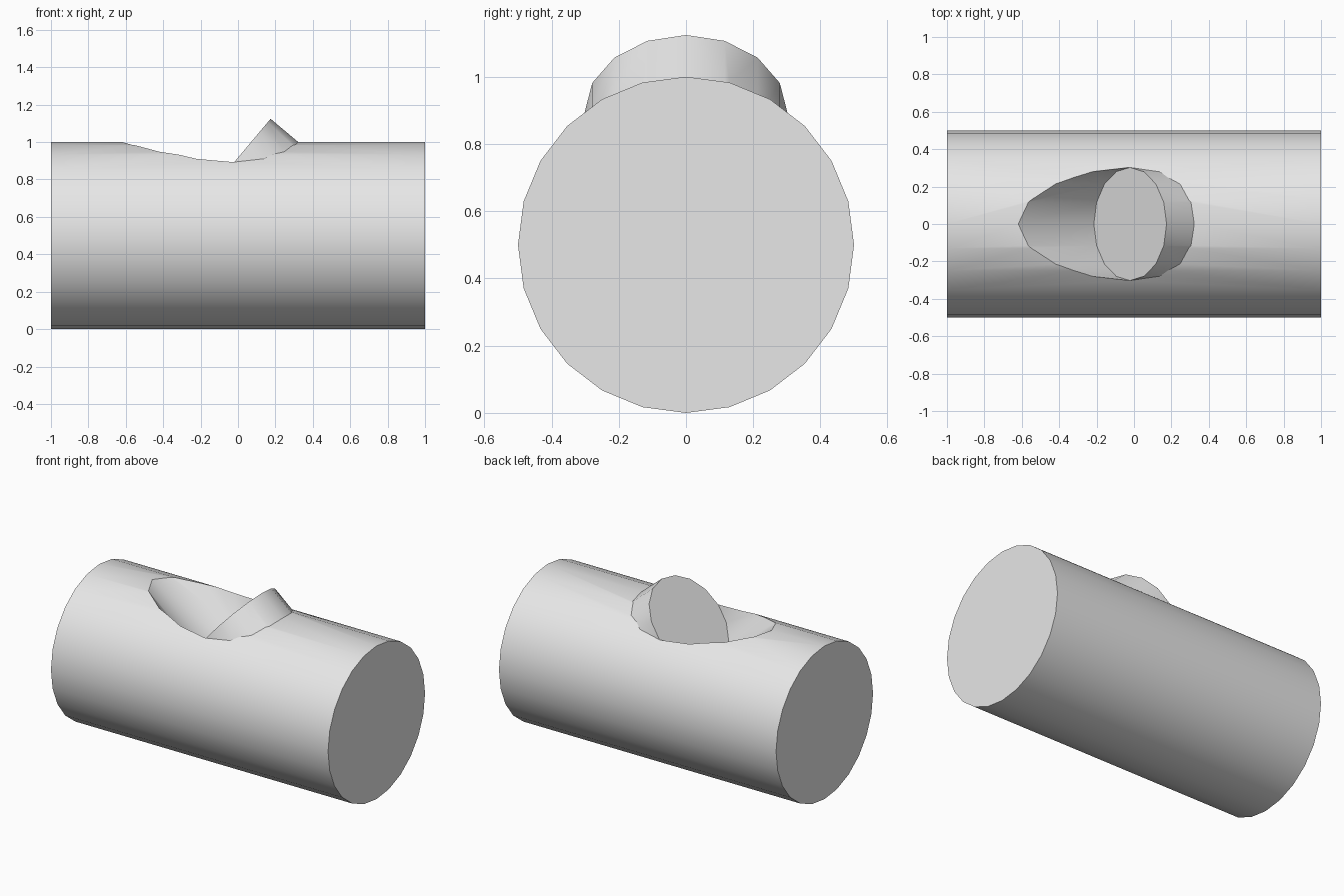
import bpy
from math import radians
from mathutils import Matrix, Vector

default_cube = bpy.data.objects.get("Cube")
if default_cube:
    bpy.data.objects.remove(default_cube, do_unlink=True)

grey = bpy.data.materials.new("light_grey")
grey.use_nodes = True
colour = (0.8, 0.8, 0.8, 1.0)
grey.diffuse_color = colour
grey.node_tree.nodes["Principled BSDF"].inputs["Base Color"].default_value = colour


def cylinder(name, sides, radius, centre, tilt, start, end):
    """Cylinder along an axis tilted about y, spanning start to end from centre."""
    turn = Matrix.Rotation(radians(tilt), 4, "Y")
    middle = Vector(centre) + turn @ Vector((0, 0, (start + end) / 2))
    bpy.ops.mesh.primitive_cylinder_add(
        vertices=sides, radius=radius, depth=end - start,
        location=middle, rotation=(0, radians(tilt), 0))
    part = bpy.context.object
    part.name = name
    part.data.materials.append(grey)
    return part


def combine(target, tool, operation):
    bpy.context.view_layer.objects.active = target
    mod = target.modifiers.new(operation.lower(), "BOOLEAN")
    mod.operation = operation
    mod.solver = "EXACT"
    mod.object = tool
    bpy.ops.object.modifier_apply(modifier=mod.name)
    bpy.data.objects.remove(tool, do_unlink=True)


# Main horizontal cylinder
body = cylinder("body", 24, 0.5, (0, 0, 0.5), 90, -1, 1)

# Slanted plug, then the slanted hole whose floor is the plug's cap
cap_centre = (-0.02, 0, 0.893)
plug = cylinder("plug", 16, 0.302, cap_centre, -50, -0.5, 0.02)
combine(body, plug, "UNION")
hole_cutter = cylinder("hole_cutter", 16, 0.303, cap_centre, -50, 0, 1)
combine(body, hole_cutter, "DIFFERENCE")

# Smooth walls with crisp rims
bpy.ops.object.select_all(action="DESELECT")
body.select_set(True)
bpy.context.view_layer.objects.active = body
bpy.ops.object.shade_smooth_by_angle(angle=radians(30))
